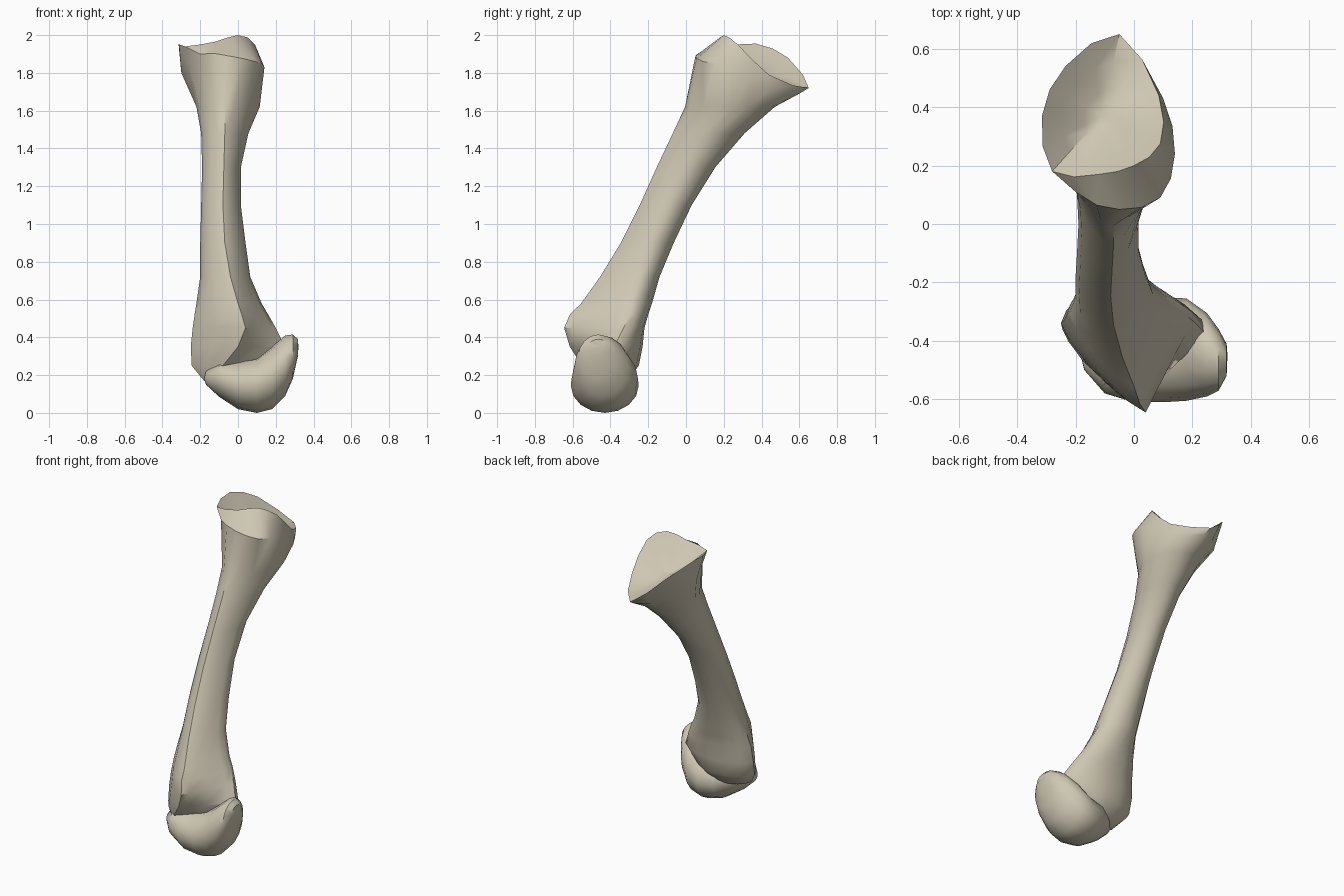
import bpy, bmesh, math
from mathutils import Vector

cube = bpy.data.objects.get("Cube")
if cube:
    bpy.data.objects.remove(cube, do_unlink=True)

BONE_COLOUR = (0.62, 0.57, 0.45, 1)
bone = bpy.data.materials.new("bone beige")
bone.use_nodes = True
bone.diffuse_color = BONE_COLOUR
bone.node_tree.nodes["Principled BSDF"].inputs["Base Color"].default_value = BONE_COLOUR


def quarter_points(start, end, corner_power, start_is_y_extreme, steps=4):
    """Quarter of a superellipse between two neighbouring extremes of a section."""
    points = []
    for step in range(steps):
        angle = math.pi / 2 * step / steps
        rise, fall = math.sin(angle) ** corner_power, math.cos(angle) ** corner_power
        if start_is_y_extreme:
            x = start.x + (end.x - start.x) * rise
            y = end.y + (start.y - end.y) * fall
        else:
            x = end.x + (start.x - end.x) * fall
            y = start.y + (end.y - start.y) * rise
        points.append(Vector((x, y, start.z)))
    return points


def shaft_section(z, front, right, back, left):
    """Level section: a ridged front, flatter towards the lower end, and a rounded back."""
    front, right, back, left = (Vector((*p, z)) for p in (front, right, back, left))
    low = min(1, max(0, (0.8 - z) / 0.35))
    return (quarter_points(front, right, 1.4 + 0.6 * low, True)
            + quarter_points(right, back, 1.05, False)
            + quarter_points(back, left, 1.1 - 0.15 * low, True)
            + quarter_points(left, front, 1.25 + 0.35 * low, False))


def rounded_loop(controls):
    """Doubles a closed loop of control points with a smooth curve."""
    points = [Vector(p) for p in controls]
    count, result = len(points), []
    for i, point in enumerate(points):
        after = points[(i + 1) % count]
        outer = points[i - 1] + points[(i + 2) % count]
        result += [point, (point + after) * 0.5625 - outer * 0.0625]
    return result


def loft(name, loops, first_tip, last_tip):
    """Skins closed loops and closes both ends with fans."""
    bm = bmesh.new()
    rings = [[bm.verts.new(p) for p in loop] for loop in loops]
    count = len(rings[0])
    for lower, upper in zip(rings, rings[1:]):
        for i in range(count):
            j = (i + 1) % count
            bm.faces.new((lower[i], lower[j], upper[j], upper[i]))
    for ring, tip in ((rings[0], first_tip), (rings[-1], last_tip)):
        centre = bm.verts.new(tip)
        for i in range(count):
            bm.faces.new((ring[i], ring[(i + 1) % count], centre))
    bmesh.ops.recalc_face_normals(bm, faces=bm.faces)
    mesh = bpy.data.meshes.new(name)
    bm.to_mesh(mesh)
    bm.free()
    mesh.materials.append(bone)
    part = bpy.data.objects.new(name, mesh)
    bpy.context.collection.objects.link(part)
    bpy.ops.object.select_all(action='DESELECT')
    part.select_set(True)
    bpy.context.view_layer.objects.active = part
    bpy.ops.object.shade_smooth_by_angle(angle=math.radians(38))
    return part


# Shaft sections from the lower end upward: height, front, right, back, left
sections = [
    (.17, (-.1, -.5), (.1, -.42), (-.02, -.31), (-.18, -.42)),
    (.25, (-.08, -.55), (.18, -.42), (0, -.25), (-.245, -.36)),
    (.35, (0, -.615), (.25, -.38), (0, -.23), (-.25, -.34)),
    (.45, (.04, -.645), (.2, -.33), (0, -.22), (-.24, -.33)),
    (.52, (.02, -.615), (.16, -.3), (-.02, -.2), (-.23, -.31)),
    (.58, (0, -.555), (.125, -.29), (-.03, -.18), (-.22, -.3)),
    (.72, (-.04, -.455), (.065, -.24), (-.07, -.14), (-.2, -.25)),
    (.9, (-.07, -.345), (.04, -.18), (-.08, -.065), (-.2, -.18)),
    (1.1, (-.08, -.245), (.015, -.09), (-.09, .03), (-.195, -.1)),
    (1.3, (-.075, -.155), (.015, .02), (-.08, .155), (-.19, 0)),
    (1.48, (-.07, -.07), (.055, .15), (-.06, .31), (-.195, .1)),
    (1.62, (-.07, -.005), (.115, .25), (-.05, .47), (-.22, .22)),
]
loops = [shaft_section(*section) for section in sections]

# Flared upper end and its raised joint rim, from the front round to the right
flare = [(-.05, .05, 1.89), (.09, .09, 1.86), (.14, .24, 1.83), (.1, .43, 1.7),
         (-.04, .6, 1.69), (-.22, .48, 1.72), (-.3, .32, 1.8), (-.2, .11, 1.9)]
rim = [(-.12, .17, 1.965), (0, .2, 2), (.09, .275, 1.95), (.085, .44, 1.79),
       (-.05, .65, 1.72), (-.235, .54, 1.88), (-.315, .37, 1.955), (-.28, .18, 1.94)]
loops += [rounded_loop(flare), rounded_loop(rim)]

# Hollow joint face inside the rim
hollow_centre = Vector((-.11, .37, 1.8))
for inward, drop in ((.35, .015), (.7, .015)):
    loops.append([p.lerp(hollow_centre, inward) - Vector((0, 0, drop))
                  for p in rounded_loop(rim)])
loft("bone_shaft", loops, (-.03, -.42, .13), hollow_centre)

# Rounded lower joint head: side position, bottom, top, front, back
head_slices = [
    (-.17, .15, .22, -.5, -.42),
    (-.1, .085, .28, -.58, -.34),
    (0, .02, .28, -.61, -.275),
    (.1, 0, .29, -.61, -.25),
    (.18, .02, .35, -.605, -.255),
    (.25, .09, .41, -.59, -.305),
    (.29, .18, .415, -.57, -.36),
    (.317, .3, .39, -.52, -.41),
]
head_loops = []
for x, bottom, top, front, back in head_slices:
    loop = []
    for step in range(16):
        angle = math.tau * step / 16
        loop.append(Vector((x,
                            (front + back) / 2 + (back - front) / 2 * math.cos(angle),
                            (bottom + top) / 2 + (top - bottom) / 2 * math.sin(angle))))
    head_loops.append(loop)
loft("lower_joint_head", head_loops, (-.18, -.46, .18), (.32, -.45, .35))
